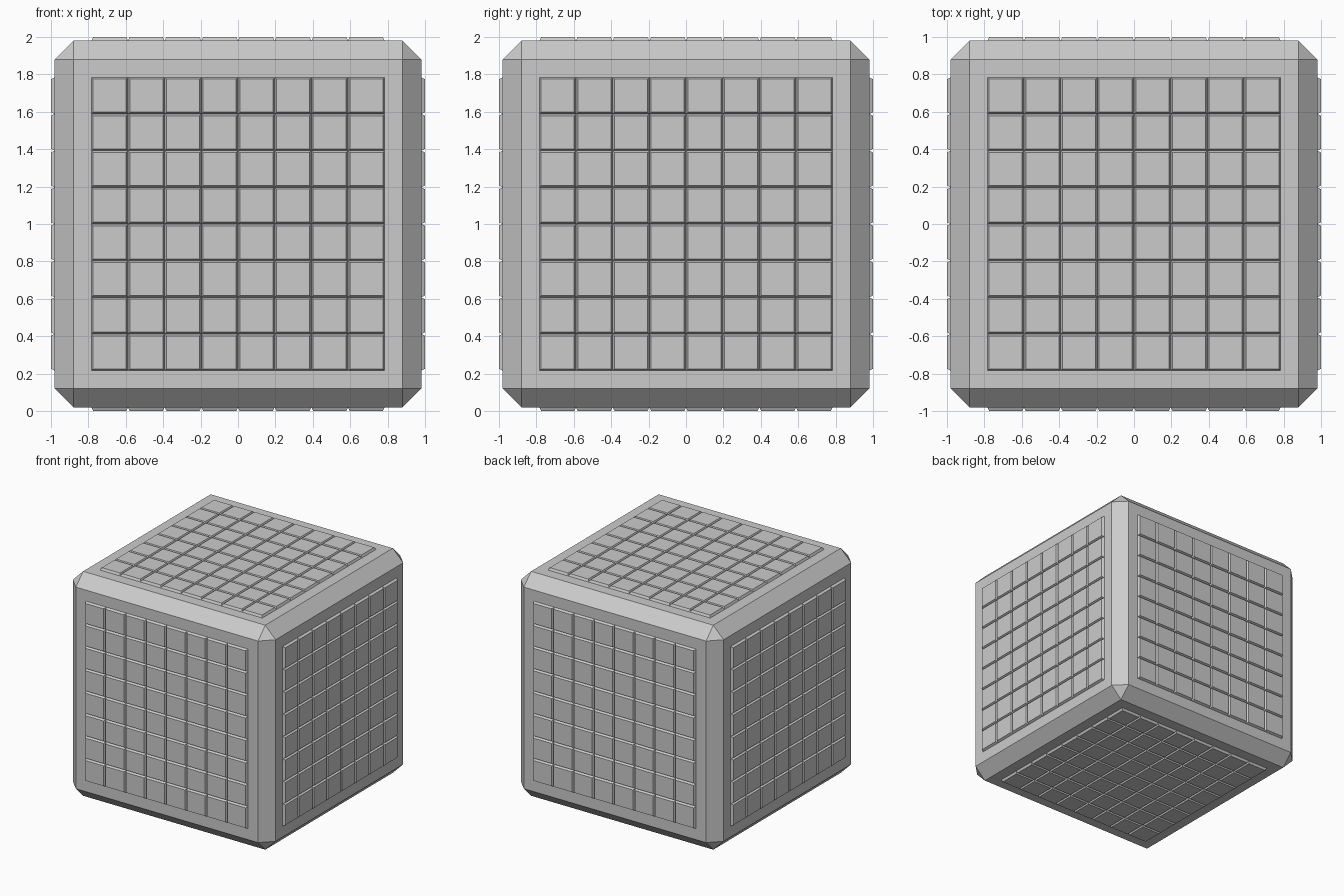
import bpy, bmesh
from math import pi
from mathutils import Matrix, Vector

if "Cube" in bpy.data.objects:
    bpy.data.objects.remove(bpy.data.objects["Cube"])

HALF = 0.98        # half width of the body
CHAMFER = 0.10     # edge chamfer
PANEL = 0.784      # half width of each tiled panel
CENTRE = Matrix.Translation((0, 0, 1))


def finish(bm, name, matrix):
    mesh = bpy.data.meshes.new(name)
    bm.to_mesh(mesh)
    bm.free()
    obj = bpy.data.objects.new(name, mesh)
    obj.matrix_world = matrix
    bpy.context.collection.objects.link(obj)
    return obj


# Chamfered cube body, with a square opening on each side for a panel
bm = bmesh.new()
bmesh.ops.create_cube(bm, size=2 * HALF)
bmesh.ops.bevel(bm, geom=bm.edges[:], offset=CHAMFER, segments=1,
                profile=0.5, affect='EDGES')
sides = [f for f in bm.faces if f.calc_area() > 1]
bmesh.ops.inset_region(bm, faces=sides, thickness=HALF - CHAMFER - PANEL,
                       use_even_offset=True)
openings = [f for f in bm.faces if f.calc_area() > 1]
bmesh.ops.delete(bm, geom=openings, context='FACES')
finish(bm, "body", CENTRE)


# Panel of 8 x 8 raised tiles with tapered sides
def tile_panel(name, rotation):
    bm = bmesh.new()
    bmesh.ops.create_grid(bm, x_segments=8, y_segments=8, size=PANEL)
    bmesh.ops.inset_individual(bm, faces=bm.faces[:], thickness=0.01,
                               depth=0.02, use_even_offset=True)
    bmesh.ops.translate(bm, verts=bm.verts[:], vec=Vector((0, 0, HALF)))
    finish(bm, name, CENTRE @ rotation)


for name, angle, axis in [("top_panel", 0, 'X'), ("bottom_panel", pi, 'X'),
                          ("front_panel", pi / 2, 'X'), ("back_panel", -pi / 2, 'X'),
                          ("right_panel", pi / 2, 'Y'), ("left_panel", -pi / 2, 'Y')]:
    tile_panel(name, Matrix.Rotation(angle, 4, axis))
